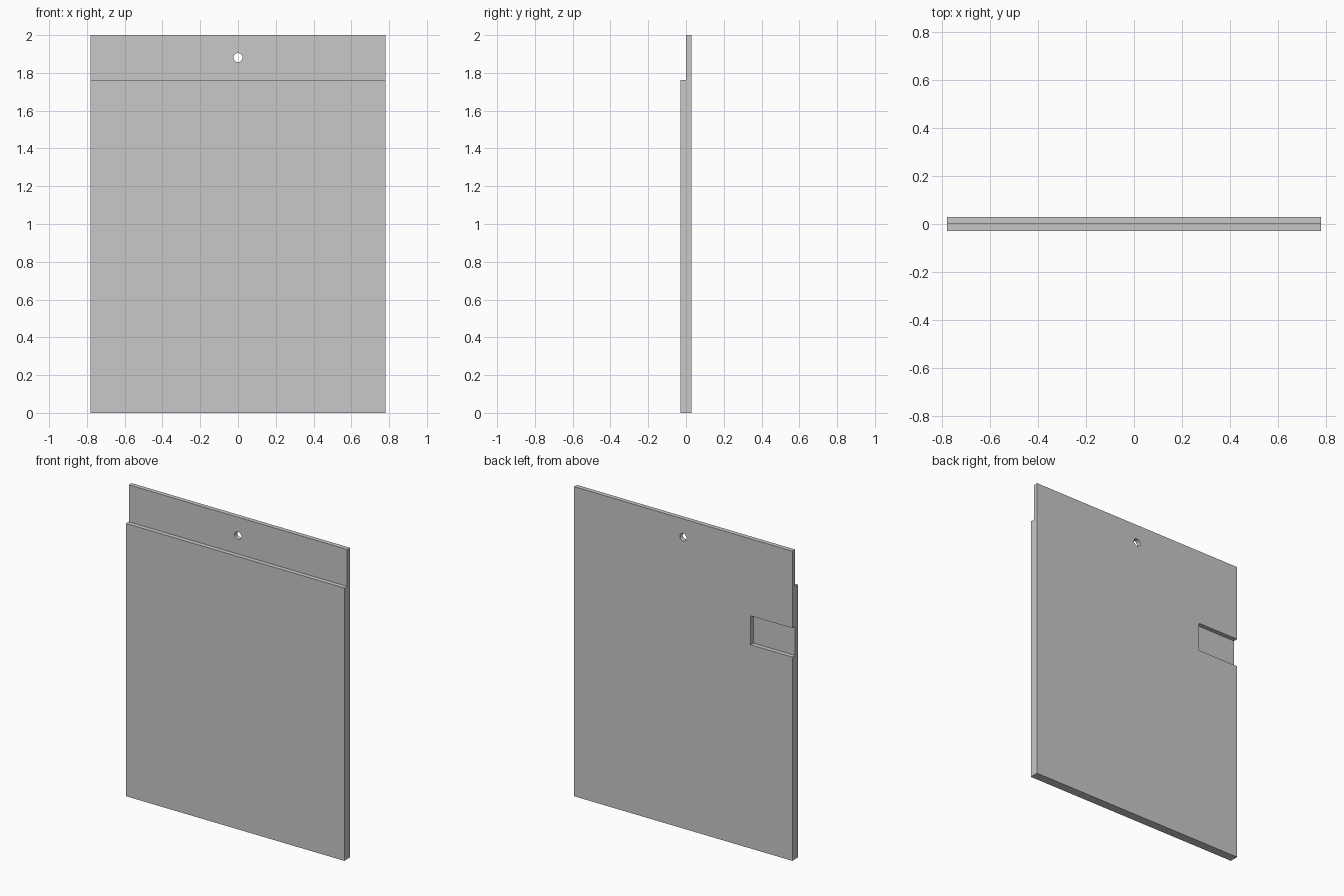
import bpy
import bmesh
from mathutils import Matrix, Vector

WIDTH, HEIGHT, HALF_DEPTH = 1.56, 2.0, 0.029
STEP_Z = 1.762

old = bpy.data.objects.get("Cube")
if old:
    bpy.data.objects.remove(old, do_unlink=True)

# Single light grey
grey = bpy.data.materials.new("light_grey")
grey.use_nodes = True
colour = (0.58, 0.58, 0.58, 1.0)
grey.diffuse_color = colour
grey.node_tree.nodes["Principled BSDF"].inputs["Base Color"].default_value = colour


def make_object(name, bm):
    bmesh.ops.recalc_face_normals(bm, faces=bm.faces)
    mesh = bpy.data.meshes.new(name)
    bm.to_mesh(mesh)
    bm.free()
    mesh.materials.append(grey)
    obj = bpy.data.objects.new(name, mesh)
    bpy.context.collection.objects.link(obj)
    return obj


def box(name, low, high):
    low, high = Vector(low), Vector(high)
    bm = bmesh.new()
    bmesh.ops.create_cube(bm, size=1)
    bmesh.ops.scale(bm, vec=high - low, verts=bm.verts)
    bmesh.ops.translate(bm, vec=(low + high) / 2, verts=bm.verts)
    return make_object(name, bm)


def cut(target, cutter):
    cutter.hide_render = True
    mod = target.modifiers.new(cutter.name, "BOOLEAN")
    mod.operation = "DIFFERENCE"
    mod.solver = "EXACT"
    mod.object = cutter
    bpy.context.view_layer.objects.active = target
    bpy.ops.object.modifier_apply(modifier=mod.name)
    bpy.data.objects.remove(cutter, do_unlink=True)


# Stepped panel: thin hanging strip above a double-thickness body
profile = [(-HALF_DEPTH, 0), (HALF_DEPTH, 0), (HALF_DEPTH, HEIGHT),
           (0, HEIGHT), (0, STEP_Z), (-HALF_DEPTH, STEP_Z)]
bm = bmesh.new()
face = bm.faces.new([bm.verts.new((-WIDTH / 2, y, z)) for y, z in profile])
side = bmesh.ops.extrude_face_region(bm, geom=[face])["geom"]
bmesh.ops.translate(bm, vec=(WIDTH, 0, 0),
                    verts=[v for v in side if isinstance(v, bmesh.types.BMVert)])
panel = make_object("stepped_panel", bm)

# Shallow recess in the back, open at the side edge
cut(panel, box("recess_cutter", (-0.9, 0, 1.316), (-0.483, 0.1, 1.503)))

# Round hanging hole through the thin strip
bm = bmesh.new()
bmesh.ops.create_cone(bm, cap_ends=True, segments=32, radius1=0.024, radius2=0.024,
                      depth=0.3, matrix=Matrix.Translation((0, 0, 1.881))
                      @ Matrix.Rotation(1.5708, 4, "X"))
cut(panel, make_object("hole_cutter", bm))

# Smooth the hole wall while keeping the panel edges crisp
panel.select_set(True)
bpy.context.view_layer.objects.active = panel
bpy.ops.object.shade_smooth_by_angle(angle=0.5)
